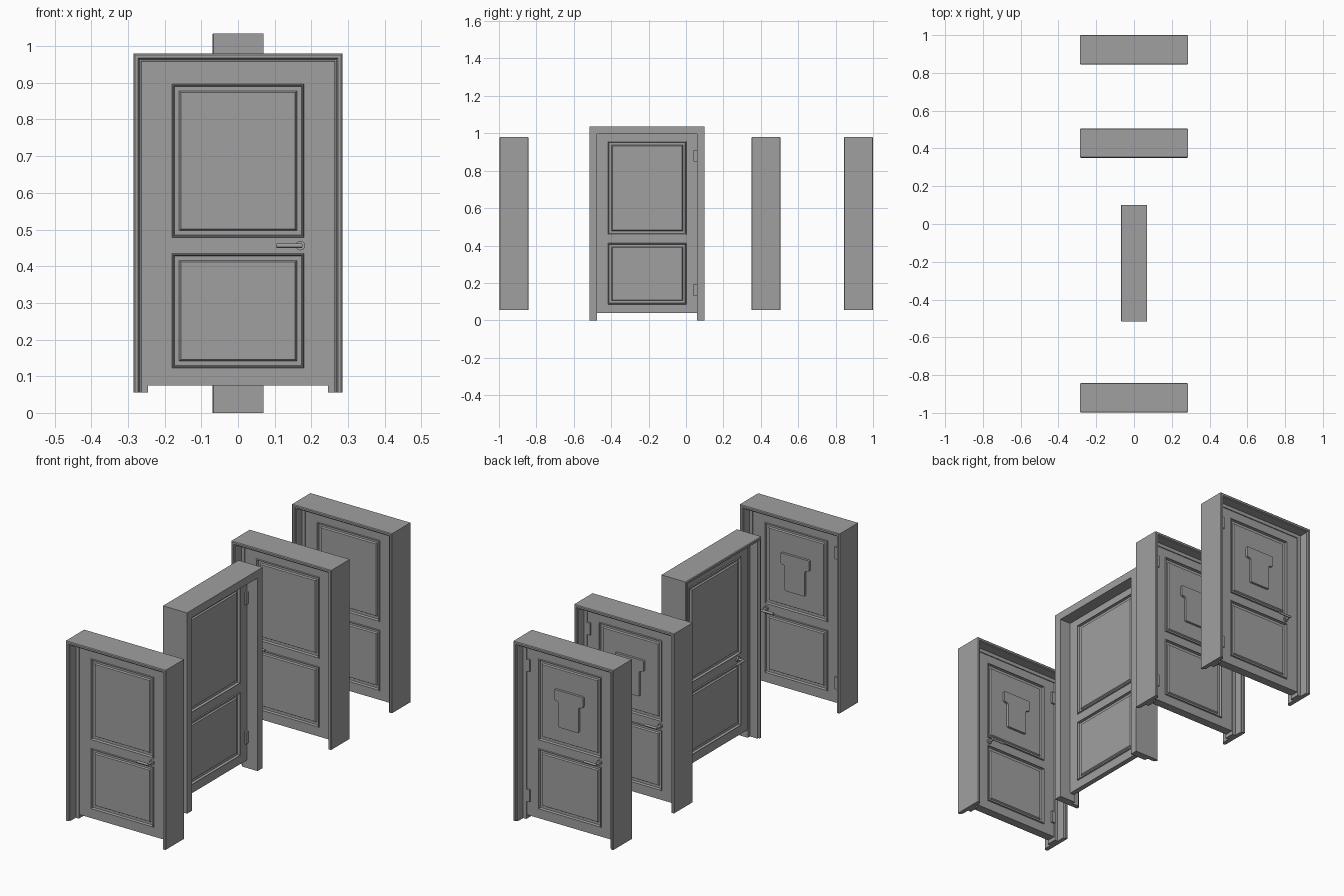
import bpy, bmesh, math
from mathutils import Matrix, Vector

cube = bpy.data.objects.get("Cube")
if cube:
    bpy.data.objects.remove(cube, do_unlink=True)

grey = bpy.data.materials.new("door_grey")
grey.use_nodes = True
colour = (0.35, 0.35, 0.35, 1)
grey.diffuse_color = colour
grey.node_tree.nodes["Principled BSDF"].inputs["Base Color"].default_value = colour


def finish(bm, name, place, smooth=False):
    bmesh.ops.recalc_face_normals(bm, faces=bm.faces)
    mesh = bpy.data.meshes.new(name)
    bm.to_mesh(mesh)
    bm.free()
    mesh.materials.append(grey)
    obj = bpy.data.objects.new(name, mesh)
    bpy.context.collection.objects.link(obj)
    obj.matrix_world = place
    if smooth:
        bpy.ops.object.select_all(action='DESELECT')
        obj.select_set(True)
        bpy.context.view_layer.objects.active = obj
        bpy.ops.object.shade_smooth_by_angle(angle=math.radians(35))
    return obj


def add_box(bm, lo, hi):
    lo, hi = Vector(lo), Vector(hi)
    m = Matrix.Translation((lo + hi) / 2) @ Matrix.Diagonal((*(hi - lo), 1))
    bmesh.ops.create_cube(bm, size=1, matrix=m)


def frame(name, place, half, base, top, profile):
    """Sweep a jamb profile (inset, depth) up, across and down."""
    bm = bmesh.new()
    rings = []
    for side, at_top in ((-1, 0), (-1, 1), (1, 1), (1, 0)):
        rings.append([bm.verts.new((side * (half - u), d, top - u if at_top else base))
                      for u, d in profile])
    n = len(profile)
    for a, b in zip(rings, rings[1:]):
        for i in range(n):
            j = (i + 1) % n
            bm.faces.new((a[i], a[j], b[j], b[i]))
    bm.faces.new(rings[0])
    bm.faces.new(rings[-1])
    finish(bm, name, place)


def slab(name, place, half, base, top, front, back, panel_half, panels):
    """Door leaf with moulded panels on both faces."""
    bm = bmesh.new()
    xs = (-half, -panel_half, panel_half, half)
    zs = [base] + [z for p in panels for z in p] + [top]
    grid = [[bm.verts.new((x, front, z)) for x in xs] for z in zs]
    for r, s in zip(grid, grid[1:]):
        for i in range(3):
            bm.faces.new((r[i], r[i + 1], s[i + 1], s[i]))
    ext = bmesh.ops.extrude_face_region(bm, geom=bm.faces[:], use_keep_orig=True)
    for v in ext["geom"]:
        if isinstance(v, bmesh.types.BMVert):
            v.co.y = back
    bmesh.ops.recalc_face_normals(bm, faces=bm.faces)
    fields = []
    for f in bm.faces:
        c = f.calc_center_median()
        if abs(f.normal.y) > 0.9 and abs(c.x) < panel_half / 2 \
                and any(lo < c.z < hi for lo, hi in panels):
            fields.append(f)
    for f in fields:
        # raised bead, sunken border, then raised field
        for width, depth in ((0.003, 0.005), (0.003, 0), (0.004, -0.012),
                             (0.018, 0), (0.006, 0.007)):
            bmesh.ops.inset_individual(bm, faces=[f], thickness=width, depth=depth)
    finish(bm, name, place)


def handle(name, place, x, z, face, out, hand):
    """Round rose, neck and lever pointing to the hinge side."""
    bm = bmesh.new()
    turn = Matrix.Rotation(math.pi / 2, 4, 'X')
    for radius, length in ((0.013, 0.008), (0.006, 0.036)):
        bmesh.ops.create_cone(
            bm, cap_ends=True, segments=16, radius1=radius, radius2=radius, depth=length,
            matrix=Matrix.Translation((hand * x, face + out * length / 2, z)) @ turn)
    lever = Matrix.Translation((hand * (x - 0.03), face + out * 0.034, z))
    bmesh.ops.create_cone(bm, cap_ends=True, segments=12, radius1=0.006, radius2=0.006,
                          depth=0.07, matrix=lever @ Matrix.Rotation(math.pi / 2, 4, 'Y'))
    finish(bm, name, place, True)


def hinges(name, place, half, face, heights, hand):
    bm = bmesh.new()
    for z in heights:
        edges = sorted((-hand * half, -hand * (half - 0.02)))
        add_box(bm, (edges[0], face - 0.002, z - 0.031), (edges[1], face + 0.010, z + 0.031))
    finish(bm, name, place)


def plaque(name, place, face, z):
    """Stepped plate with a wide head, fixed to the upper panel."""
    right = [(0.057, -0.095), (0.057, 0.035), (0.082, 0.04), (0.082, 0.095)]
    outline = right + [(-x, h) for x, h in reversed(right)]
    bm = bmesh.new()
    f = bm.faces.new([bm.verts.new((x, face - 0.004, z + h)) for x, h in outline])
    ext = bmesh.ops.extrude_face_region(bm, geom=[f], use_keep_orig=True)
    verts = [v for v in ext["geom"] if isinstance(v, bmesh.types.BMVert)]
    bmesh.ops.translate(bm, verts=verts, vec=(0, 0.016, 0))
    corners = [e for e in bm.edges if abs(e.verts[0].co.y - e.verts[1].co.y) > 0.01]
    bmesh.ops.bevel(bm, geom=corners, offset=0.006, segments=2, affect='EDGES', profile=0.5)
    finish(bm, name, place)


# moulded face of the jambs: rounded lip, step, groove and stop
def moulding(stop):
    return [(0, 0.003), (0.004, 0), (0.013, 0), (0.016, 0.008), (0.020, 0.008),
            (0.022, 0.014), (0.022, stop), (0.040, stop)]


# three matching doors, two of them handed the other way
DEPTH = 0.155
edge = DEPTH / 2
front_side = [(u, d - edge) for u, d in moulding(0.052)]
back_side = [(u, edge - d) for u, d in reversed(moulding(0.050))]
for label, y, hand in (("front", -0.92, 1), ("middle", 0.428, -1), ("rear", 0.9225, -1)):
    place = Matrix.Translation((0, y, 0))
    near, far = 0.055 - edge, edge - 0.055
    frame(label + "_door_frame", place, 0.285, 0.055, 0.98, front_side + back_side)
    slab(label + "_door_leaf", place, 0.246, 0.075, 0.945, near, far, 0.18,
         [(0.122, 0.435), (0.478, 0.897)])
    handle(label + "_door_front_handle", place, 0.17, 0.456, near, -1, hand)
    handle(label + "_door_back_handle", place, 0.17, 0.456, far, 1, hand)
    hinges(label + "_door_hinges", place, 0.245, far, (0.18, 0.85), hand)
    plaque(label + "_door_plaque", place, far, 0.675)

# larger door turned sideways, plain on its hinge side
place = Matrix.Translation((0, -0.2075, 0)) @ Matrix.Rotation(-math.pi / 2, 4, 'Z')
side_profile = [(u, d - 0.07) for u, d in moulding(0.050)] + [(0.040, 0.07), (0, 0.07)]
frame("side_door_frame", place, 0.3075, 0, 1.035, side_profile)
slab("side_door_leaf", place, 0.268, 0.04, 0.996, -0.018, 0.008, 0.21,
     [(0.085, 0.413), (0.458, 0.957)])
handle("side_door_handle", place, 0.188, 0.436, -0.018, -1, 1)
hinges("side_door_hinges", place, 0.267, 0.008, (0.162, 0.88), 1)
